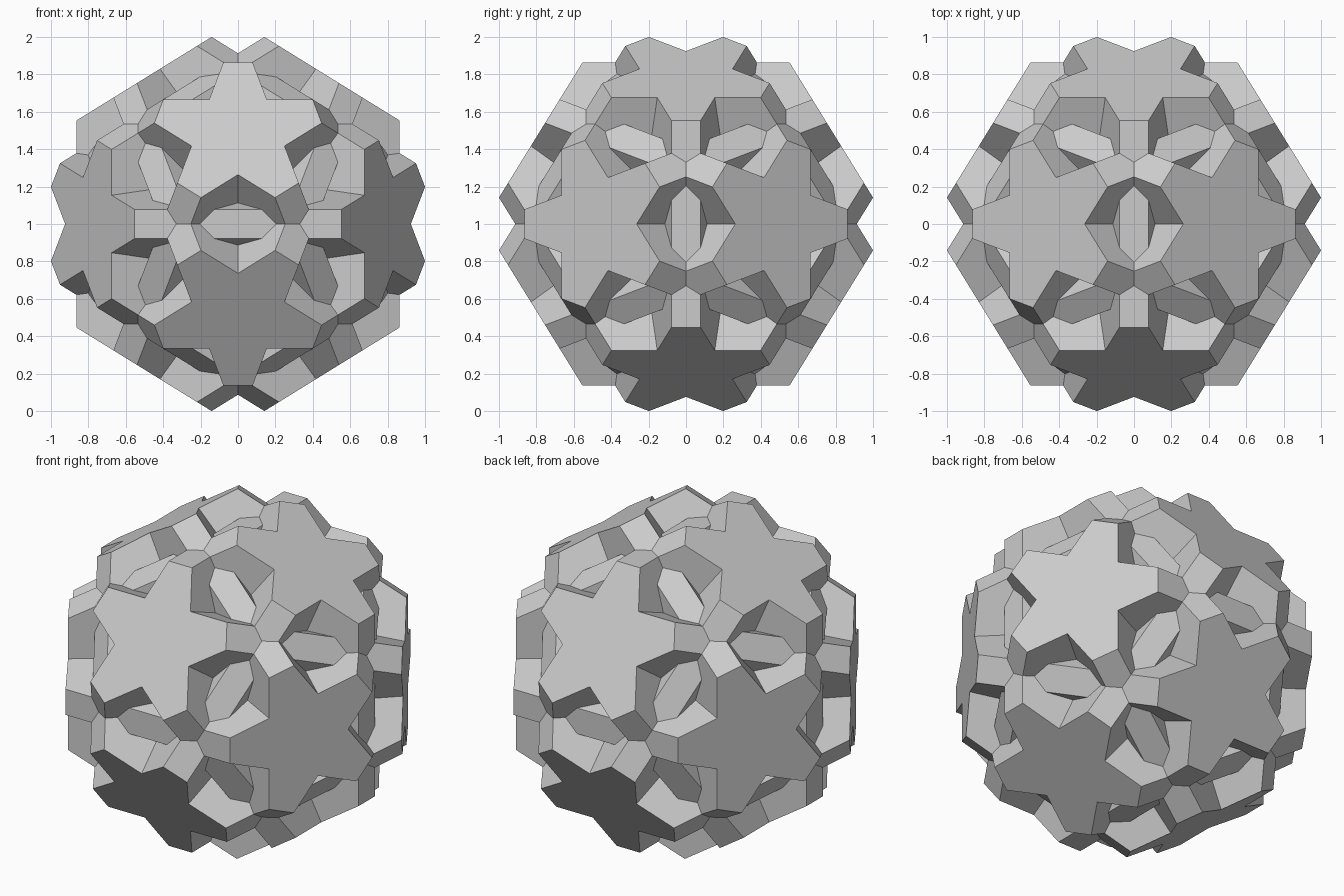
import bpy, bmesh
from math import sqrt, pi, sin, cos, radians
from mathutils import Vector, Matrix
from mathutils.bvhtree import BVHTree

if "Cube" in bpy.data.objects:
    bpy.data.objects.remove(bpy.data.objects["Cube"])

P = (1 + sqrt(5)) / 2
N = sqrt(P + 2)
# Generating corner (A, -B, C) of the star polyhedron; scaled to a width of 2
B, C = 0.8645, 0.078
A = 2 - P * B - C / P


def plane_points(n, u, w, d, pts):
    return [n * d + u * x + w * y for x, y in pts]


def turn(p, a):
    return (p[0] * cos(a) - p[1] * sin(a), p[0] * sin(a) + p[1] * cos(a))


# Five-pointed star with clipped tips: a pentagon plus five convex arms
X = Vector((1, 0, 0))
n5 = Vector((0, -P, 1)) / N
w5 = Vector((0, 1, P)) / N
tip = (P * B - A) / N
notch = (tip * sin(pi / 10) + C * cos(pi / 10)) / cos(pi / 5)
core = [turn((0, notch), radians(36 + 72 * k)) for k in range(5)]
star2d = [core]
for k in range(5):
    a = radians(72 * k)
    star2d.append([turn((0, notch), a - radians(36)), turn((C, tip), a),
                   turn((-C, tip), a), turn((0, notch), a + radians(36))])
star = [plane_points(n5, X, w5, (P * A + B) / N, q) for q in star2d]

# Long rectangle that forms the bars and the small lens faces
n2 = Vector((0, -1, 0))
rect = [plane_points(n2, X, Vector((0, 0, 1)), B,
                     [(-A, -C), (A, -C), (A, C), (-A, C)])]

# Deep hexagon that forms the walls of the recesses
n3 = Vector((0, -1 / P, P)) / sqrt(3)
w3 = Vector((0, P, 1 / P)) / sqrt(3)
low = (-P * B + C / P) / sqrt(3)
hex2d = [turn(p, radians(120 * k)) for k in range(3) for p in ((-A, low), (A, low))]
hexa = [plane_points(n3, X, w3, (B / P + P * C) / sqrt(3), hex2d)]

# The 60 rotations of the icosahedron
gens = [Matrix.Rotation(radians(72), 3, n5),
        Matrix.Rotation(radians(120), 3, Vector((1, 1, 1)).normalized())]


def key(v):
    return tuple(int(round(c * 1000)) // 1 for c in v)


probe = Vector((0.31, 0.57, 0.83))
group = [Matrix.Identity(3)]
seen = {key(probe)}
for m in group:
    for g in gens:
        h = g @ m
        k = key(h @ probe)
        near = any(max(abs(i - j) for i, j in zip(k, s)) <= 3 for s in seen)
        if not near and len(group) < 60:
            seen.add(k)
            group.append(h)


def placements(axis):
    mats, axes = [], []
    for m in group:
        d = m @ axis
        if all((d - e).length > 0.01 for e in axes):
            axes.append(d)
            mats.append(m)
    return mats


kinds = [(star, n5), (rect, n2), (hexa, n3)]

# All full faces, used as cutting planes and for the visibility test
verts, polys, planes = [], [], []
for parts, axis in kinds:
    for m in placements(axis):
        planes.append((m @ parts[0][0], m @ axis))
        for q in parts:
            polys.append(list(range(len(verts), len(verts) + len(q))))
            verts += [m @ p for p in q]
tree = BVHTree.FromPolygons(verts, polys)

rays = []
for i in range(200):
    z = 1 - (2 * i + 1) / 200
    r = sqrt(1 - z * z)
    rays.append(Vector((r * cos(i * 2.399963), r * sin(i * 2.399963), z)))


def open_side(c, n):
    return any(tree.ray_cast(c + n * 2e-4, d)[0] is None
               for d in rays if d.dot(n) > 0.02)


# Cut one face of each kind, keep the outer pieces, repeat them by rotation
body = bmesh.new()
for parts, axis in kinds:
    cut = bmesh.new()
    for q in parts:
        cut.faces.new([cut.verts.new(p) for p in q])
    for co, no in planes:
        if abs(no.dot(axis)) < 0.9999:
            bmesh.ops.bisect_plane(cut, geom=cut.verts[:] + cut.edges[:] + cut.faces[:],
                                   dist=1e-5, plane_co=co, plane_no=no)
    mats = placements(axis)
    for f in cut.faces:
        if f.calc_area() < 1e-8:
            continue
        c = f.calc_center_median()
        pts = [v.co.copy() for v in f.verts]
        f.normal_update()
        n = f.normal.copy()
        if n.dot(axis) < 0:
            n, pts = -n, pts[::-1]
        if open_side(c, n):
            pass
        elif open_side(c, -n):
            pts.reverse()
        else:
            continue
        for m in mats:
            body.faces.new([body.verts.new(m @ p) for p in pts])
    cut.free()

# Join the pieces back into clean flat faces
bmesh.ops.remove_doubles(body, verts=body.verts[:], dist=1e-4)
bmesh.ops.dissolve_limit(body, angle_limit=radians(0.5), use_dissolve_boundaries=False,
                         verts=body.verts[:], edges=body.edges[:], delimit=set())
bmesh.ops.translate(body, verts=body.verts[:], vec=(0, 0, 1))

mesh = bpy.data.meshes.new("star_polyhedron")
body.to_mesh(mesh)
body.free()
obj = bpy.data.objects.new("star_polyhedron", mesh)
bpy.context.collection.objects.link(obj)
